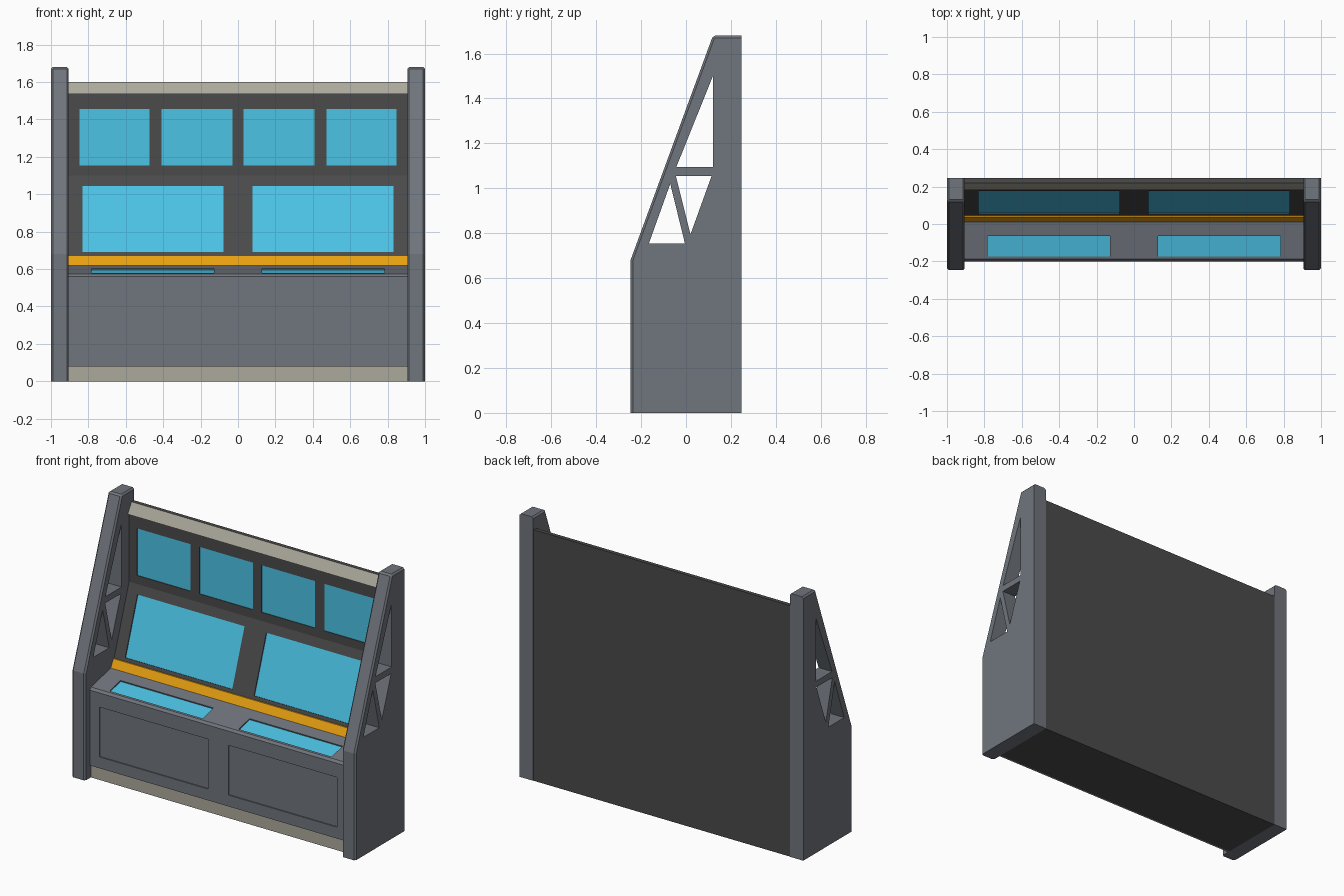
import bpy, bmesh
from mathutils import Vector

if "Cube" in bpy.data.objects:
    bpy.data.objects.remove(bpy.data.objects["Cube"])


def material(name, r, g, b):
    m = bpy.data.materials.new(name)
    m.use_nodes = True
    m.diffuse_color = (r, g, b, 1)
    bsdf = m.node_tree.nodes["Principled BSDF"]
    bsdf.inputs["Base Color"].default_value = (r, g, b, 1)
    bsdf.inputs["Roughness"].default_value = 0.7
    return m


GREY = material("steel grey", 0.162, 0.178, 0.205)
DARK = material("charcoal", 0.069, 0.069, 0.069)
BEIGE = material("warm beige", 0.413, 0.392, 0.328)
ORANGE = material("amber", 0.831, 0.366, 0.005)
SCREEN = material("screen blue", 0.072, 0.546, 0.791)
HALF = 0.905  # half the width between the two end posts


def prism(profile, x0, x1):
    """Extrude a (y, z) profile along x."""
    bm = bmesh.new()
    face = bm.faces.new([bm.verts.new((x0, y, z)) for y, z in profile])
    out = bmesh.ops.extrude_face_region(bm, geom=[face])["geom"]
    bmesh.ops.translate(bm, vec=(x1 - x0, 0, 0),
                        verts=[v for v in out if isinstance(v, bmesh.types.BMVert)])
    bmesh.ops.recalc_face_normals(bm, faces=bm.faces[:])
    return bm


def finish(bm, name, *mats):
    mesh = bpy.data.meshes.new(name)
    bm.to_mesh(mesh)
    bm.free()
    for m in mats:
        mesh.materials.append(m)
    ob = bpy.data.objects.new(name, mesh)
    bpy.context.collection.objects.link(ob)
    return ob


def recess(bm, p, q, spans, t0, t1, depth, slot):
    """Cut mirrored sunken rectangles into the strip running from p to q."""
    p, q = Vector((0, *p)), Vector((0, *q))
    d = q - p
    n = Vector((0, -d.z, d.y)).normalized()

    def strip():
        return [f for f in bm.faces if f.normal.dot(n) > 0.999
                and abs((f.calc_center_median() - p).dot(n)) < 1e-4]

    def cut(co, no):
        faces = strip()
        geom = set(faces)
        for f in faces:
            geom.update(f.edges, f.verts)
        bmesh.ops.bisect_plane(bm, geom=list(geom), plane_co=co, plane_no=no)
        bm.normal_update()

    for t in (t0, t1):
        cut(p + d * t, d.normalized())
    for x in {s * x for span in spans for x in span for s in (-1, 1)}:
        cut(Vector((x, 0, 0)), Vector((1, 0, 0)))
    cells = []
    for f in strip():
        c = f.calc_center_median()
        t = (c - p).dot(d) / d.length_squared
        if t0 < t < t1 and any(a < abs(c.x) < b for a, b in spans):
            cells.append(f)
    for f in bmesh.ops.extrude_discrete_faces(bm, faces=cells)["faces"]:
        f.material_index = slot
        bmesh.ops.translate(bm, vec=-n * depth, verts=f.verts[:])
    bm.normal_update()


# Rear cabinet with sloped main screens and upright upper screens
bm = prism([(-0.18, 0), (-0.18, 0.08), (0.045, 0.08), (0.045, 0.67), (0.195, 1.1),
            (0.195, 1.535), (0.22, 1.535), (0.22, 1.6), (0.245, 1.6), (0.245, 0)],
           -HALF, HALF)
recess(bm, (0.045, 0.67), (0.195, 1.1), [(0.077, 0.832)], 0.047, 0.872, 0.006, 1)
recess(bm, (0.195, 1.1), (0.195, 1.535), [(0.03, 0.408), (0.472, 0.848)],
       0.126, 0.816, 0.004, 1)
finish(bm, "back_cabinet", DARK, SCREEN)

# Desk with sunken front panels and desk screens
bm = prism([(-0.2, 0.08), (-0.2, 0.56), (-0.188, 0.575), (0.011, 0.62),
            (0.045, 0.62), (0.045, 0.08)], -HALF, HALF)
recess(bm, (-0.2, 0.08), (-0.2, 0.56), [(0.072, 0.838)], 0.15, 0.812, 0.008, 0)
recess(bm, (-0.188, 0.575), (0.011, 0.62), [(0.127, 0.783)], 0.065, 0.618, 0.008, 1)
finish(bm, "desk", GREY, SCREEN)

# Trim strips
finish(prism([(-0.19, 0), (-0.19, 0.08), (-0.18, 0.08), (-0.18, 0)], -HALF, HALF),
       "kick_board", BEIGE)
finish(prism([(0.011, 0.62), (0.037, 0.67), (0.045, 0.67), (0.045, 0.62)], -HALF, HALF),
       "accent_strip", ORANGE)
finish(prism([(0.182, 1.535), (0.22, 1.6), (0.22, 1.535)], -HALF, HALF),
       "top_trim", BEIGE)

# End posts: chamfered front and top, three triangular openings
OUTLINE = [(-0.247, 0), (-0.247, 0.68), (0.12, 1.68), (0.247, 1.68), (0.247, 0)]
HOLES = [[(0.12, 1.5), (0.12, 1.095), (-0.043, 1.095)],
         [(-0.045, 1.055), (0.114, 1.055), (0.02, 0.795)],
         [(-0.07, 1.02), (-0.005, 0.755), (-0.165, 0.755)]]
for side, sign in (("left", 1), ("right", -1)):
    bm = prism(OUTLINE, sign * HALF, sign)
    edges = [e for e in bm.edges
             if all(v.co.y < 0.2 or v.co.z > 1 for v in e.verts)
             and any(f.normal.y < -0.5 or f.normal.z > 0.9 for f in e.link_faces)
             and any(abs(f.normal.x) > 0.9 for f in e.link_faces)]
    edges += [e for e in bm.edges if all(v.co.z > 1.6 and v.co.y < 0.2 for v in e.verts)
              and e not in edges]
    bmesh.ops.bevel(bm, geom=edges, offset=0.01, segments=1, affect='EDGES')
    post = finish(bm, side + "_post", GREY)
    for i, tri in enumerate(HOLES):
        cutter = finish(prism(tri, sign * 0.8, sign * 1.1), f"{side}_cutter_{i}", GREY)
        cutter.hide_render = True
        cutter.hide_viewport = True
        mod = post.modifiers.new("opening", 'BOOLEAN')
        mod.operation = 'DIFFERENCE'
        mod.solver = 'EXACT'
        mod.object = cutter
